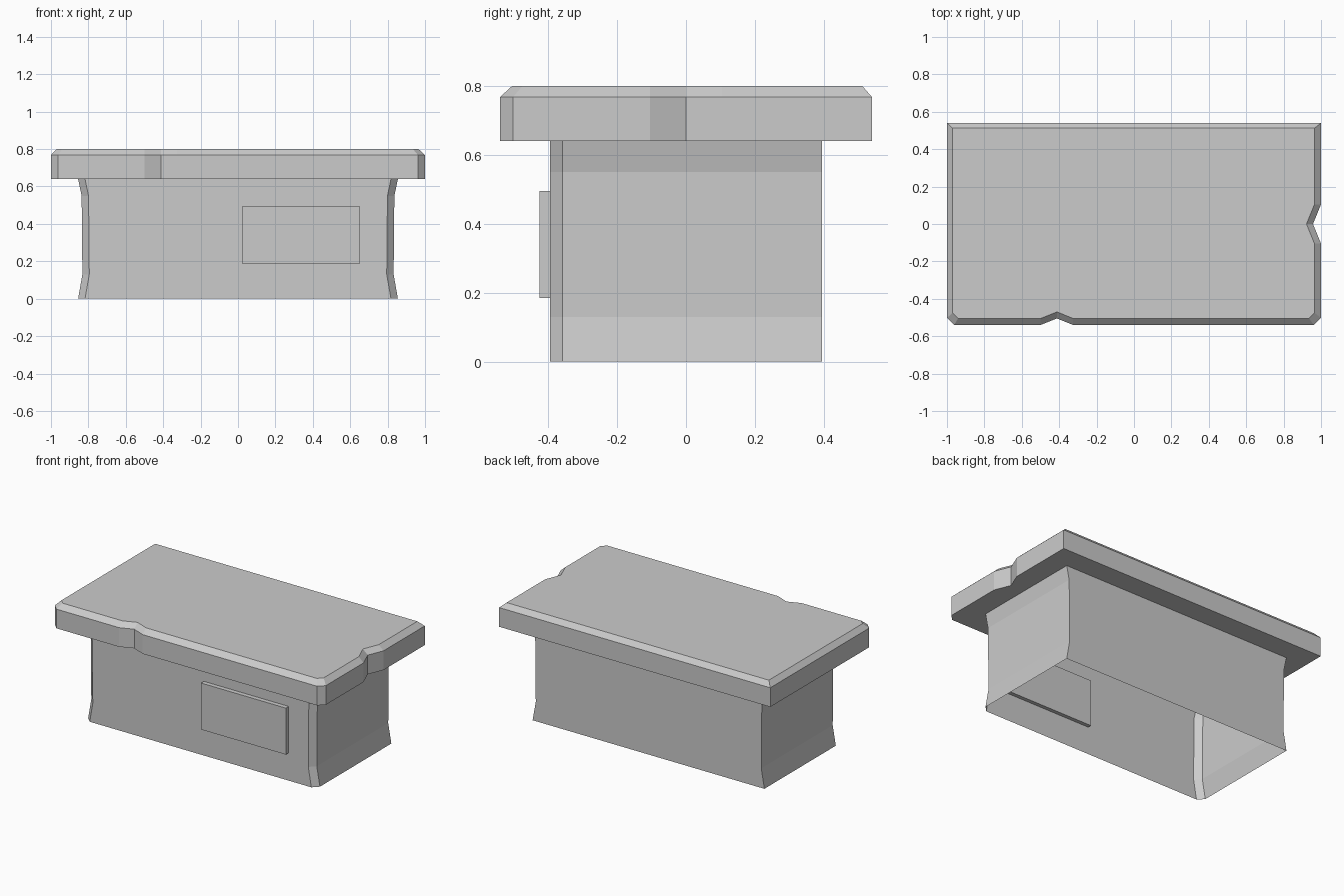
import bpy
import bmesh
from mathutils import Vector

cube = bpy.data.objects.get("Cube")
if cube:
    bpy.data.objects.remove(cube, do_unlink=True)

# One flat colour
grey = bpy.data.materials.new("plain grey")
grey.use_nodes = True
colour = (0.6, 0.6, 0.6, 1)
grey.diffuse_color = colour
grey.node_tree.nodes["Principled BSDF"].inputs["Base Color"].default_value = colour


def finish(name, bm):
    mesh = bpy.data.meshes.new(name)
    bm.to_mesh(mesh)
    bm.free()
    mesh.materials.append(grey)
    obj = bpy.data.objects.new(name, mesh)
    bpy.context.collection.objects.link(obj)
    return obj


def loft(name, sections, capped):
    """Join (outline, height) sections, listed bottom to top."""
    bm = bmesh.new()
    rings = [[bm.verts.new((x, y, z)) for x, y in outline] for outline, z in sections]
    for low, high in zip(rings, rings[1:]):
        for i in range(len(low)):
            j = (i + 1) % len(low)
            bm.faces.new((low[i], low[j], high[j], high[i]))
    if capped:
        bm.faces.new(rings[0][::-1])
        bm.faces.new(rings[-1])
    return finish(name, bm)


def body_outline(half):
    """Rectangle with both front corners cut."""
    cut, front, back = 0.037, -0.395, 0.395
    return [(-half + cut, front), (half - cut, front), (half, front + cut),
            (half, back), (-half, back), (-half, front + cut)]


def lid_outline(left, right, front, back, cut):
    """Cut front corners, a nick in the front edge and one in the +x edge."""
    return [(left + cut, front),
            (-0.50, front), (-0.412, front + 0.035), (-0.325, front),
            (right - cut, front), (right, front + cut),
            (right, -0.105), (right - 0.043, 0), (right, 0.105),
            (right, back), (left, back), (left, front + cut)]


# Open-bottomed hollow body with flared ends
loft("body", [(body_outline(0.855), 0), (body_outline(0.832), 0.13),
              (body_outline(0.836), 0.55), (body_outline(0.855), 0.64)], False)

# Overhanging lid with a bevelled top rim
outer = lid_outline(-1, 1, -0.54, 0.54, 0.038)
inner = lid_outline(-0.97, 0.965, -0.505, 0.512, 0.03)
loft("lid", [(outer, 0.64), (outer, 0.768), (inner, 0.80)], True)

# Raised front panel, set into the wall
bm = bmesh.new()
bmesh.ops.create_cube(bm, size=1)
bmesh.ops.scale(bm, vec=Vector((0.625, 0.055, 0.31)), verts=bm.verts)
bmesh.ops.translate(bm, vec=Vector((0.3375, -0.3975, 0.34)), verts=bm.verts)
finish("front_panel", bm)
